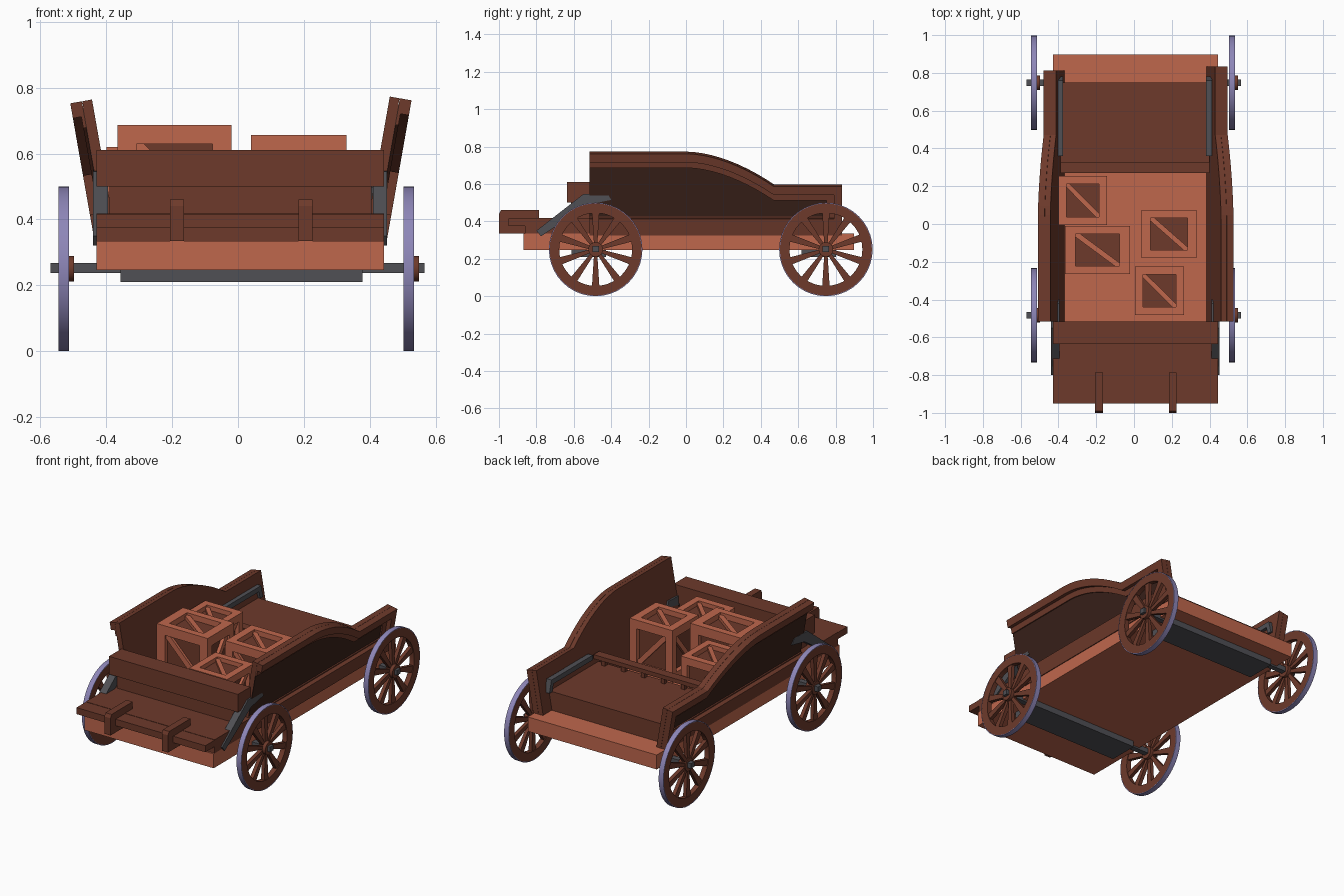
import bpy, bmesh, math
from mathutils import Matrix

if "Cube" in bpy.data.objects:
    bpy.data.objects.remove(bpy.data.objects["Cube"])


def material(name, rgb):
    m = bpy.data.materials.new(name)
    m.diffuse_color = (*rgb, 1)
    m.use_nodes = True
    m.node_tree.nodes["Principled BSDF"].inputs["Base Color"].default_value = m.diffuse_color
    return m


BROWN = material("brown_wood", (0.155, 0.042, 0.024))
DARK = material("dark_wood", (0.04, 0.015, 0.010))
ORANGE = material("light_wood", (0.52, 0.135, 0.073))
METAL = material("dark_metal", (0.08, 0.08, 0.09))
TYRE = material("tyre_metal", (0.27, 0.24, 0.48))


def finish(name, bm, mat):
    bmesh.ops.recalc_face_normals(bm, faces=bm.faces[:])
    me = bpy.data.meshes.new(name)
    bm.to_mesh(me)
    bm.free()
    me.materials.append(mat)
    ob = bpy.data.objects.new(name, me)
    bpy.context.collection.objects.link(ob)
    return ob


def add_prism(bm, pts, x0, x1):
    """Prism with a (y, z) profile, running from x0 to x1."""
    a = [bm.verts.new((x0, y, z)) for y, z in pts]
    b = [bm.verts.new((x1, y, z)) for y, z in pts]
    bm.faces.new(a)
    bm.faces.new(b)
    n = len(pts)
    for i in range(n):
        j = (i + 1) % n
        bm.faces.new((a[i], a[j], b[j], b[i]))


def prism(name, pts, x0, x1, mat):
    bm = bmesh.new()
    add_prism(bm, pts, x0, x1)
    return finish(name, bm, mat)


def rect(y0, y1, z0, z1):
    return [(y0, z0), (y1, z0), (y1, z1), (y0, z1)]


def box(name, x0, x1, y0, y1, z0, z1, mat):
    return prism(name, rect(y0, y1, z0, z1), x0, x1, mat)


# Bed and rear chest with low rail
box("bed", -0.43, 0.444, -0.87, 0.898, 0.247, 0.335, ORANGE)
box("rear_chest", -0.39, 0.40, 0.275, 0.75, 0.335, 0.45, BROWN)
box("chest_rail", -0.39, 0.40, 0.27, 0.325, 0.485, 0.51, BROWN)
for i in range(6):
    x = -0.33 + i * 0.135
    box("rail_post", x - 0.012, x + 0.012, 0.285, 0.31, 0.45, 0.485, BROWN)

# Front seat, footboard and hook brackets
box("seat_base", -0.43, 0.444, -0.86, -0.515, 0.335, 0.418, BROWN)
box("seat_wall", -0.39, 0.405, -0.615, -0.515, 0.418, 0.50, BROWN)
box("seat", -0.43, 0.444, -0.635, -0.515, 0.50, 0.61, BROWN)
box("footboard", -0.43, 0.444, -0.95, -0.86, 0.376, 0.416, BROWN)
hook = [(-1, 0.335), (-0.86, 0.335), (-0.86, 0.376), (-0.95, 0.376), (-0.95, 0.416),
        (-0.785, 0.416), (-0.785, 0.46), (-0.99, 0.46), (-1, 0.44)]
for x in (-0.185, 0.205):
    prism("footboard_bracket", hook, x - 0.021, x + 0.021, BROWN)

# Tilted side panels: board, dark inset face, stepped trim
TILT = math.radians(10)
T = 0.067


def side(sign, base_x, dz, y_end):
    def top(drop):
        pts = [(-0.515, 0.773)]
        pts += [(0.47 * t / 10, 0.773 - 0.175 * (t / 10) ** 1.8) for t in range(11)]
        pts.append((y_end, 0.598))
        return [(y, (z + dz - 0.3366) / math.cos(TILT) - drop) for y, z in pts]

    def trim(drop, rear, low):
        lower = top(drop)
        lower[-1] = (rear, lower[-1][1])
        return top(0) + [(y_end, 0), (-0.515, 0), (-0.515, low), (rear, low)] + lower[::-1]

    parts = [
        ("side_panel", top(0) + [(y_end, 0), (-0.515, 0)], -T, -0.037, BROWN),
        ("side_inset", top(0.02) + [(y_end - 0.02, 0.02), (-0.515, 0.02)], -0.038, -0.034, DARK),
        ("side_trim_inner", trim(0.081, y_end - 0.085, 0.097), -0.036, -0.026, BROWN),
        ("side_trim_outer", trim(0.046, y_end - 0.045, 0.09), -0.036, 0.0, BROWN),
    ]
    for name, pts, n0, n1, mat in parts:
        ob = prism(name, pts, sign * n0, sign * n1, mat)
        ob.rotation_euler = (0, sign * TILT, 0)
        ob.location = (base_x, 0, 0.325)


side(1, 0.45, 0.0, 0.835)
side(-1, -0.434, -0.009, 0.812)

# Metal straps beside the seat and grab rails at the back
strap = [(-0.80, 0.35), (-0.775, 0.32), (-0.52, 0.49), (-0.40, 0.515), (-0.42, 0.55), (-0.55, 0.545)]
grab = [(0.36, 0.525), (0.76, 0.525), (0.78, 0.45), (0.75, 0.45), (0.74, 0.495), (0.36, 0.495)]
for x0, x1 in ((0.41, 0.453), (-0.44, -0.395)):
    prism("seat_strap", strap, x0, x1, METAL)
for x0, x1 in ((0.38, 0.412), (-0.405, -0.375)):
    prism("grab_rail", grab, x0, x1, METAL)


# Crates: framed unit cube with a diagonal brace on each face
def crate(x0, x1, y0, y1, z1):
    z0, w = 0.335, 0.165
    place = Matrix.Translation((x0, y0, z0)) @ Matrix.Diagonal((x1 - x0, y1 - y0, z1 - z0, 1))
    bm = bmesh.new()
    for spin in (Matrix(), Matrix.Rotation(math.pi / 2, 4, 'Z'), Matrix.Rotation(-math.pi / 2, 4, 'Y')):
        mid = Matrix.Translation((0.5,) * 3) @ spin @ Matrix.Translation((-0.5,) * 3)
        part = bmesh.new()
        for y in (0, 1 - w):
            for z in (0, 1 - w):
                add_prism(part, rect(y, y + w, z, z + w), 0, 1)
        d = 0.07
        brace = [(w, w), (w + d, w), (1 - w, 1 - w - d), (1 - w, 1 - w), (1 - w - d, 1 - w), (w, w + d)]
        add_prism(part, brace, 0.04, 0.13)
        add_prism(part, brace, 0.87, 0.96)
        part.transform(mid)
        tmp = bpy.data.meshes.new("tmp")
        part.to_mesh(tmp)
        part.free()
        bm.from_mesh(tmp)
        bpy.data.meshes.remove(tmp)
    finish("crate_frame", bm, ORANGE).matrix_world = place
    prism("crate_panels", rect(0.1, 0.9, 0.1, 0.9), 0.1, 0.9, BROWN).matrix_world = place


crate(-0.40, -0.143, -0.005, 0.255, 0.62)
crate(-0.366, -0.02, -0.265, -0.01, 0.687)
crate(0.04, 0.33, -0.18, 0.075, 0.657)
crate(0.005, 0.265, -0.483, -0.225, 0.595)


# Wheels
def circle(r, n):
    return [(r * math.cos(2 * math.pi * i / n), r * math.sin(2 * math.pi * i / n)) for i in range(n)]


def ring(name, r_out, r_in, half, mat, n=40):
    bm = bmesh.new()
    loops = [[bm.verts.new((x, y, z)) for y, z in circle(r, n)]
             for r, x in ((r_out, -half), (r_out, half), (r_in, half), (r_in, -half))]
    for k in range(4):
        a, b = loops[k], loops[(k + 1) % 4]
        for i in range(n):
            j = (i + 1) % n
            bm.faces.new((a[i], a[j], b[j], b[i]))
    return finish(name, bm, mat)


def spokes():
    bm = bmesh.new()
    for k in range(10):
        a = 2 * math.pi * k / 10 + math.pi / 2
        c, s = math.cos(a), math.sin(a)
        pts = [(0.03, -0.009), (0.2, -0.02), (0.2, 0.02), (0.03, 0.009)]
        add_prism(bm, [(u * c - v * s, u * s + v * c) for u, v in pts], -0.011, 0.011)
    return finish("wheel_spokes", bm, BROWN)


wheel = [ring("wheel_tyre", 0.25, 0.246, 0.016, TYRE),
         ring("wheel_rim", 0.2465, 0.195, 0.0155, BROWN),
         spokes(),
         prism("wheel_hub", circle(0.039, 20), -0.016, 0.031, BROWN)]
for ob in wheel:
    bpy.ops.object.select_all(action='DESELECT')
    ob.select_set(True)
    bpy.context.view_layer.objects.active = ob
    bpy.ops.object.shade_smooth_by_angle(angle=math.radians(30))
spots = [(x, y, 0.25) for x in (-0.529, 0.519) for y in (-0.483, 0.748)]
for i, spot in enumerate(spots):
    for ob in wheel:
        w = ob if i == 0 else ob.copy()
        if i:
            bpy.context.collection.objects.link(w)
        w.location = spot

# Axles and the metal plates under the bed
for y in (-0.483, 0.748):
    box("axle", -0.569, 0.567, y - 0.017, y + 0.017, 0.237, 0.268, METAL)
    box("axle_plate", -0.357, 0.378, y - 0.13, y + 0.055, 0.21, 0.25, METAL)
